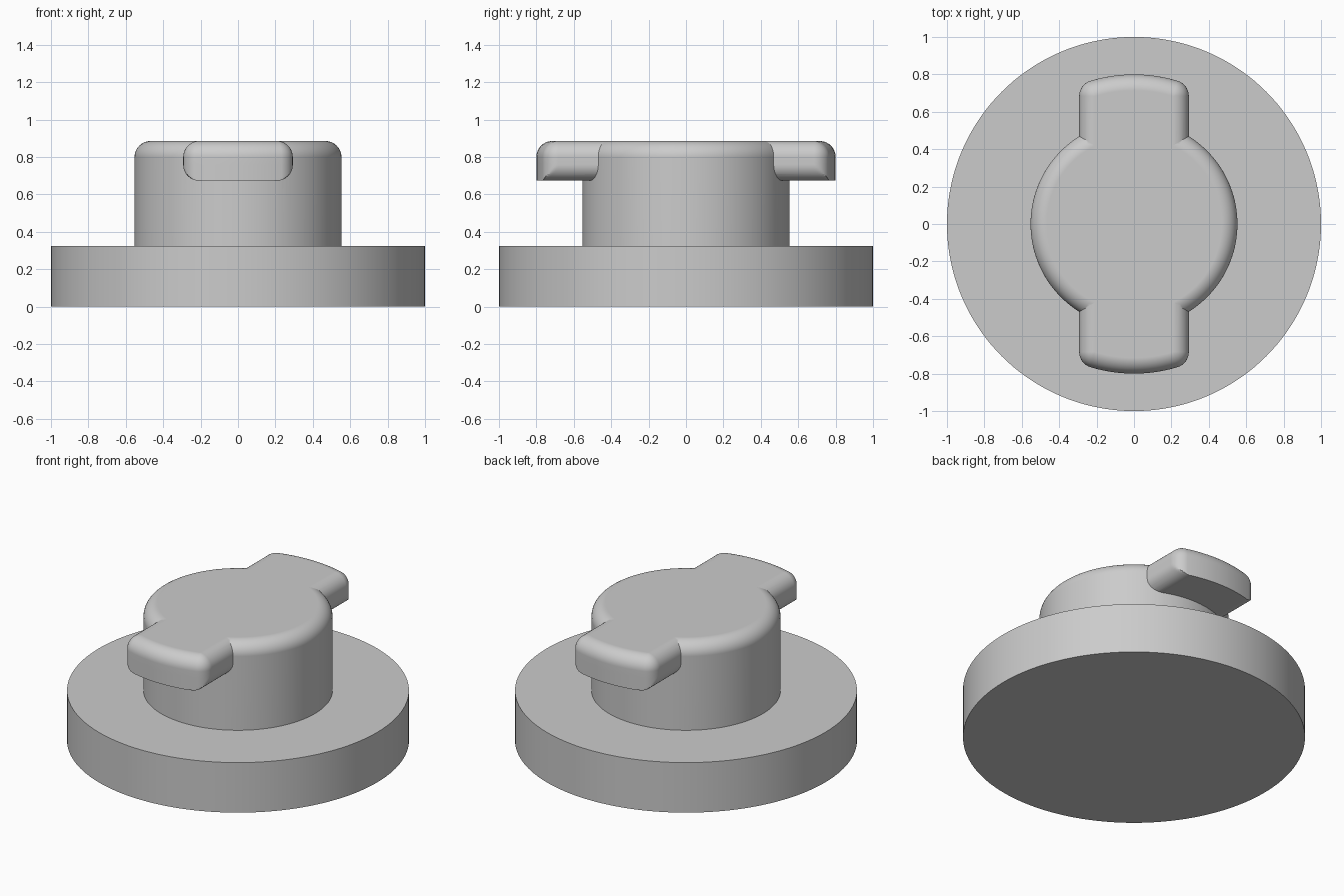
import bpy
import bmesh
from math import sin, cos, pi, radians, asin

cube = bpy.data.objects.get("Cube")
if cube:
    bpy.data.objects.remove(cube, do_unlink=True)

grey = bpy.data.materials.new("plain grey")
grey.use_nodes = True
grey.diffuse_color = (0.6, 0.6, 0.6, 1)
grey.node_tree.nodes["Principled BSDF"].inputs["Base Color"].default_value = (0.6, 0.6, 0.6, 1)

TOP, FILLET, STEPS = 0.885, 0.085, 10


def loft(name, rings):
    """Skin a stack of closed rings and cap both ends."""
    bm = bmesh.new()
    loops = [[bm.verts.new(p) for p in ring] for ring in rings]
    n = len(loops[0])
    for low, high in zip(loops, loops[1:]):
        for i in range(n):
            j = (i + 1) % n
            bm.faces.new((low[i], low[j], high[j], high[i]))
    bm.faces.new(loops[0][::-1])
    bm.faces.new(loops[-1])
    bmesh.ops.remove_doubles(bm, verts=bm.verts, dist=1e-5)
    bmesh.ops.recalc_face_normals(bm, faces=bm.faces)
    mesh = bpy.data.meshes.new(name)
    bm.to_mesh(mesh)
    bm.free()
    mesh.materials.append(grey)
    obj = bpy.data.objects.new(name, mesh)
    bpy.context.collection.objects.link(obj)
    return obj


def circle(radius, z, n=144):
    return [(radius * cos(2 * pi * i / n), radius * sin(2 * pi * i / n), z) for i in range(n)]


# Quarter round at the top: (inset, height) pairs
top_round = [(FILLET * (1 - cos(a)), TOP - FILLET + FILLET * sin(a))
             for a in (pi / 2 * i / STEPS for i in range(STEPS + 1))]


def bar_outline(inset, clip, z):
    """Bar plan with arched ends and rounded corners, clipped to a half width."""
    reach, half = 0.8 - inset, 0.293 - inset
    r = max(FILLET - inset, 0.0005)
    cx = half - r
    tilt = asin(cx / (reach - r))
    cy = (reach - r) * cos(tilt)
    side = [(cx + r * cos(a), cy + r * sin(a))
            for a in ((pi / 2 - tilt) * i / STEPS for i in range(STEPS + 1))]
    arc = [(reach * sin(t), reach * cos(t))
           for t in (tilt * (1 - i / 6) for i in range(1, 12))]
    end = side + arc + [(-x, y) for x, y in reversed(side)]
    end = [(max(-clip, min(clip, x)), y) for x, y in end]
    return [(x, y, z) for x, y in end] + [(-x, -y, z) for x, y in end]


# Base disc
base = loft("base_disc", [circle(1, 0), circle(1, 0.323)])

# Round hub with a filleted top
hub = loft("hub", [circle(0.553, 0.15)] + [circle(0.553 - d, z) for d, z in top_round])

# Cross bar forming the front and back lugs; only its sides are rounded underneath
rings = []
for i in range(STEPS + 1):
    a = pi / 2 * (1 - i / STEPS)
    rings.append(bar_outline(0, 0.293 - FILLET * (1 - cos(a)), 0.673 + FILLET * (1 - sin(a))))
rings += [bar_outline(d, 1, z) for d, z in top_round]
bar = loft("cross_bar", rings)

# Fuse the parts into one solid
for part in (hub, bar):
    mod = base.modifiers.new("fuse", 'BOOLEAN')
    mod.operation = 'UNION'
    mod.solver = 'EXACT'
    mod.object = part
bpy.context.view_layer.update()
fused = bpy.data.meshes.new_from_object(base.evaluated_get(bpy.context.evaluated_depsgraph_get()))
base.modifiers.clear()
base.data = fused
base.name = "base_with_lugged_hub"
for part in (hub, bar):
    bpy.data.objects.remove(part, do_unlink=True)

# Smooth rounds, crisp edges
bpy.ops.object.select_all(action='DESELECT')
base.select_set(True)
bpy.context.view_layer.objects.active = base
bpy.ops.object.shade_smooth_by_angle(angle=radians(28))
weighted = base.modifiers.new("weighted normals", 'WEIGHTED_NORMAL')
weighted.keep_sharp = True
